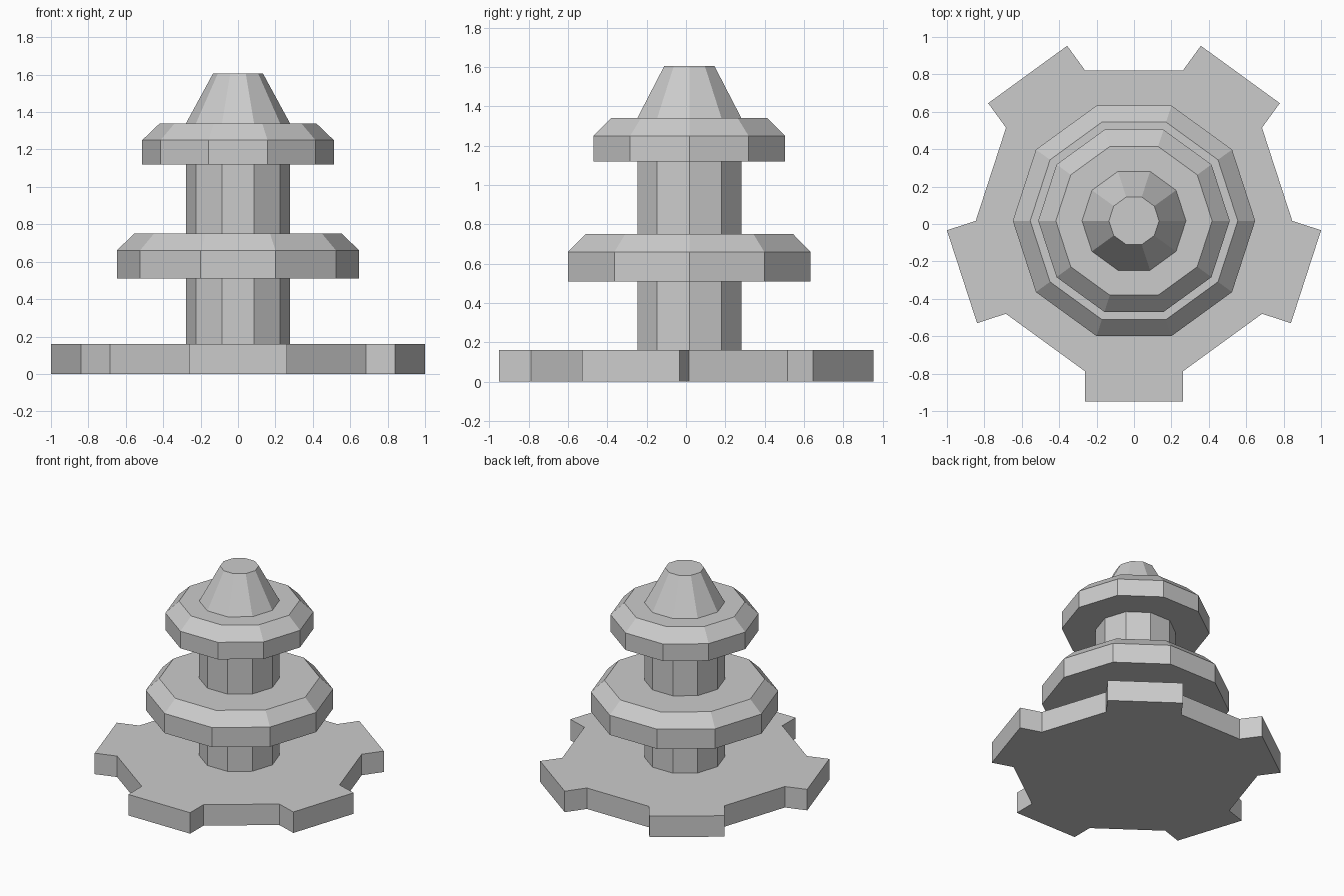
import bpy, bmesh
from math import sin, cos, pi, radians

if "Cube" in bpy.data.objects:
    bpy.data.objects.remove(bpy.data.objects["Cube"])

CY = 0.017    # rotation axis sits slightly behind y = 0 (five-fold base)
SIDES = 10


def loft(name, rings):
    """Solid from a stack of matching point rings, capped at both ends."""
    bm = bmesh.new()
    loops = [[bm.verts.new(p) for p in ring] for ring in rings]
    n = len(loops[0])
    for a, b in zip(loops, loops[1:]):
        for i in range(n):
            j = (i + 1) % n
            bm.faces.new((a[i], a[j], b[j], b[i]))
    bm.faces.new(loops[0][::-1])
    bm.faces.new(loops[-1])
    bm.normal_update()
    mesh = bpy.data.meshes.new(name)
    bm.to_mesh(mesh)
    bm.free()
    obj = bpy.data.objects.new(name, mesh)
    obj.location.y = CY
    bpy.context.collection.objects.link(obj)
    return obj


def turned(name, profile):
    """Ten-sided turned part from (radius, z) pairs."""
    return loft(name, [[(r * cos(2 * pi * i / SIDES), r * sin(2 * pi * i / SIDES), z)
                        for i in range(SIDES)] for r, z in profile])


# Base plate: one lobe (root, tip, tip, root) repeated five times
lobe = [(0.805, -0.261), (0.967, -0.261), (0.967, 0.261), (0.805, 0.261)]
outline = []
for k in range(5):
    a = radians(-90 + 72 * k)
    outline += [(d * cos(a) - s * sin(a), d * sin(a) + s * cos(a)) for d, s in lobe]
loft("base_plate", [[(x, y, z) for x, y in outline] for z in (0, 0.16)])

# Central column
turned("column", [(0.278, 0.16), (0.278, 1.12)])

# Two discs with bevelled upper rims
turned("lower_disc", [(0.648, 0.51), (0.648, 0.66), (0.555, 0.75)])
turned("upper_disc", [(0.512, 1.12), (0.512, 1.25), (0.418, 1.34)])

# Tapered cap
turned("cap", [(0.278, 1.34), (0.134, 1.605)])
